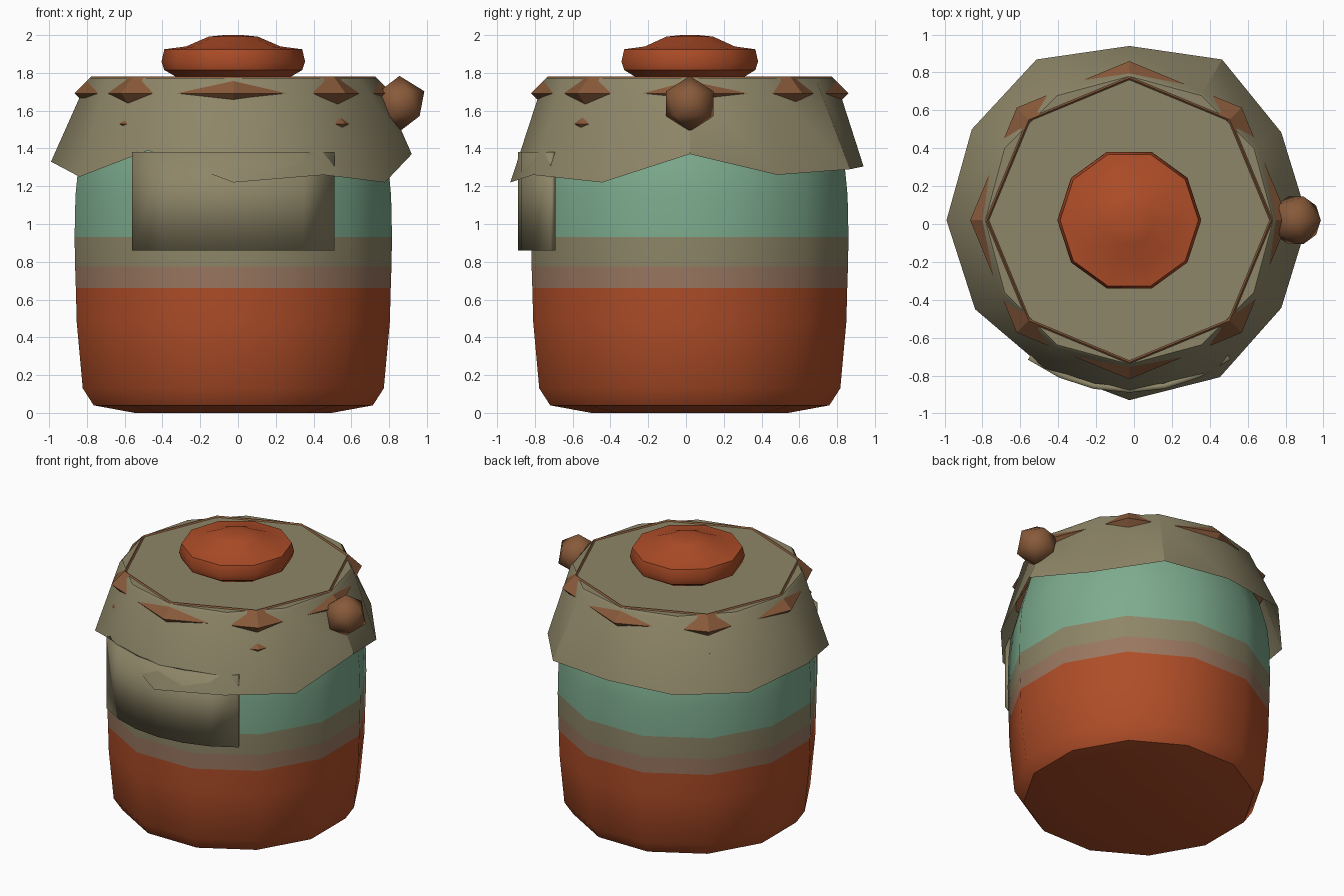
import bpy, bmesh, math
from mathutils import Vector

cube = bpy.data.objects.get("Cube")
if cube:
    bpy.data.objects.remove(cube, do_unlink=True)

CX, CY = -0.025, 0.02  # jar axis


def material(name, rgb):
    m = bpy.data.materials.new(name)
    m.use_nodes = True
    m.diffuse_color = (*rgb, 1)
    m.node_tree.nodes["Principled BSDF"].inputs["Base Color"].default_value = (*rgb, 1)
    return m


RED = material("burnt_orange", (0.43, 0.075, 0.021))
KHAKI = material("khaki", (0.27, 0.238, 0.138))
GREEN = material("sage_green", (0.205, 0.41, 0.27))
TAN = material("dusty_tan", (0.32, 0.185, 0.117))
BROWN = material("wood_brown", (0.246, 0.102, 0.042))


def finish(name, bm, mats, smooth=None):
    """Turn a bmesh into a named object with materials and shading."""
    bmesh.ops.recalc_face_normals(bm, faces=bm.faces)
    mesh = bpy.data.meshes.new(name)
    bm.to_mesh(mesh)
    bm.free()
    ob = bpy.data.objects.new(name, mesh)
    bpy.context.collection.objects.link(ob)
    for m in mats:
        mesh.materials.append(m)
    if smooth:
        bpy.ops.object.select_all(action='DESELECT')
        ob.select_set(True)
        bpy.context.view_layer.objects.active = ob
        bpy.ops.object.shade_smooth_by_angle(angle=math.radians(smooth))
    return ob


def polar(r, deg, z):
    a = math.radians(deg)
    return Vector((CX + r * math.cos(a), CY + r * math.sin(a), z))


def skin(bm, rings, closed=True):
    """Bridge successive rings of points with quads."""
    rows = [[bm.verts.new(p) for p in ring] for ring in rings]
    n = len(rows[0])
    for a, b in zip(rows, rows[1:]):
        for i in range(n if closed else n - 1):
            j = (i + 1) % n
            bm.faces.new((a[i], a[j], b[j], b[i]))
    return rows


def lathe(profile, sides, start=0):
    """Revolve (radius, z) points around the jar axis, capping both ends."""
    bm = bmesh.new()
    rows = skin(bm, [[polar(r, start + 360 * i / sides, z) for i in range(sides)]
                     for r, z in profile])
    bm.faces.new(rows[0])
    bm.faces.new(rows[-1])
    return bm


# Jar body: twelve sides with horizontal colour bands
body = lathe([(0.54, 0), (0.765, 0.04), (0.825, 0.13), (0.858, 0.48), (0.863, 0.66),
              (0.867, 0.775), (0.87, 0.93), (0.865, 1.15), (0.85, 1.3),
              (0.78, 1.55), (0.70, 1.72)], 12, 15)
for f in body.faces:
    z = f.calc_center_median().z
    f.material_index = sum(z > limit for limit in (0.66, 0.775, 0.93))
finish("jar_body", body, [RED, TAN, KHAKI, GREEN], 45)

# Cloth cover: flat top and a flared skirt with an uneven hem (radius, height)
hem = [(0.945, 1.37), (0.927, 1.26), (0.98, 1.29), (0.92, 1.305), (0.98, 1.3), (0.96, 1.27),
       (0.965, 1.33), (0.94, 1.25), (0.90, 1.39), (0.95, 1.22), (0.957, 1.26), (0.927, 1.22)]
cover = bmesh.new()
rings = [[polar(r, 30 * i, z) for i in range(12)] for r, z in ((0.76, 1.773), (0.775, 1.757))]
rings.append([polar(r, 30 * i, z) for i, (r, z) in enumerate(hem)])
cover.faces.new(skin(cover, rings)[0])
finish("cloth_cover", cover, [KHAKI], 35)


# Eight-sided cord rings whose corners press out through the cover
def cord_ring(name, major, minor, z):
    bm = bmesh.new()
    rings = []
    for k in range(5):
        a = math.pi / 2 * k
        rings.append([polar(major + minor * math.cos(a), 45 * i, z + minor * math.sin(a))
                      for i in range(8)])
    skin(bm, rings)
    bmesh.ops.remove_doubles(bm, verts=bm.verts, dist=0.0001)
    finish(name, bm, [BROWN])


cord_ring("upper_cord", 0.75, 0.09, 1.692)
cord_ring("lower_cord", 0.75, 0.085, 1.53)

# Knob on the lid
finish("lid_knob", lathe([(0.28, 1.765), (0.33, 1.795), (0.365, 1.815), (0.38, 1.86),
                          (0.365, 1.925), (0.25, 1.94), (0.13, 1.992), (0.05, 2.0)], 10),
       [RED], 40)

# Wooden bead on the side of the cover
bead = bmesh.new()
bmesh.ops.create_icosphere(bead, subdivisions=1, radius=0.147)
bmesh.ops.translate(bead, verts=bead.verts, vec=(0.855, CY, 1.637))
finish("side_bead", bead, [BROWN], 60)

# Curved blank label wrapped around the front
label = bmesh.new()
angles = [270 - 36 + 12 * i for i in range(7)]
skin(label, [[polar(0.91, a, z) for a in angles] for z in (0.86, 1.38)], closed=False)
plate = finish("front_label", label, [KHAKI], 30)
thick = plate.modifiers.new("thickness", 'SOLIDIFY')
thick.thickness = 0.03
# Thicken toward the jar whichever way the sheet faces
facing_out = plate.data.polygons[3].normal.y < 0
thick.offset = -1 if facing_out else 1
